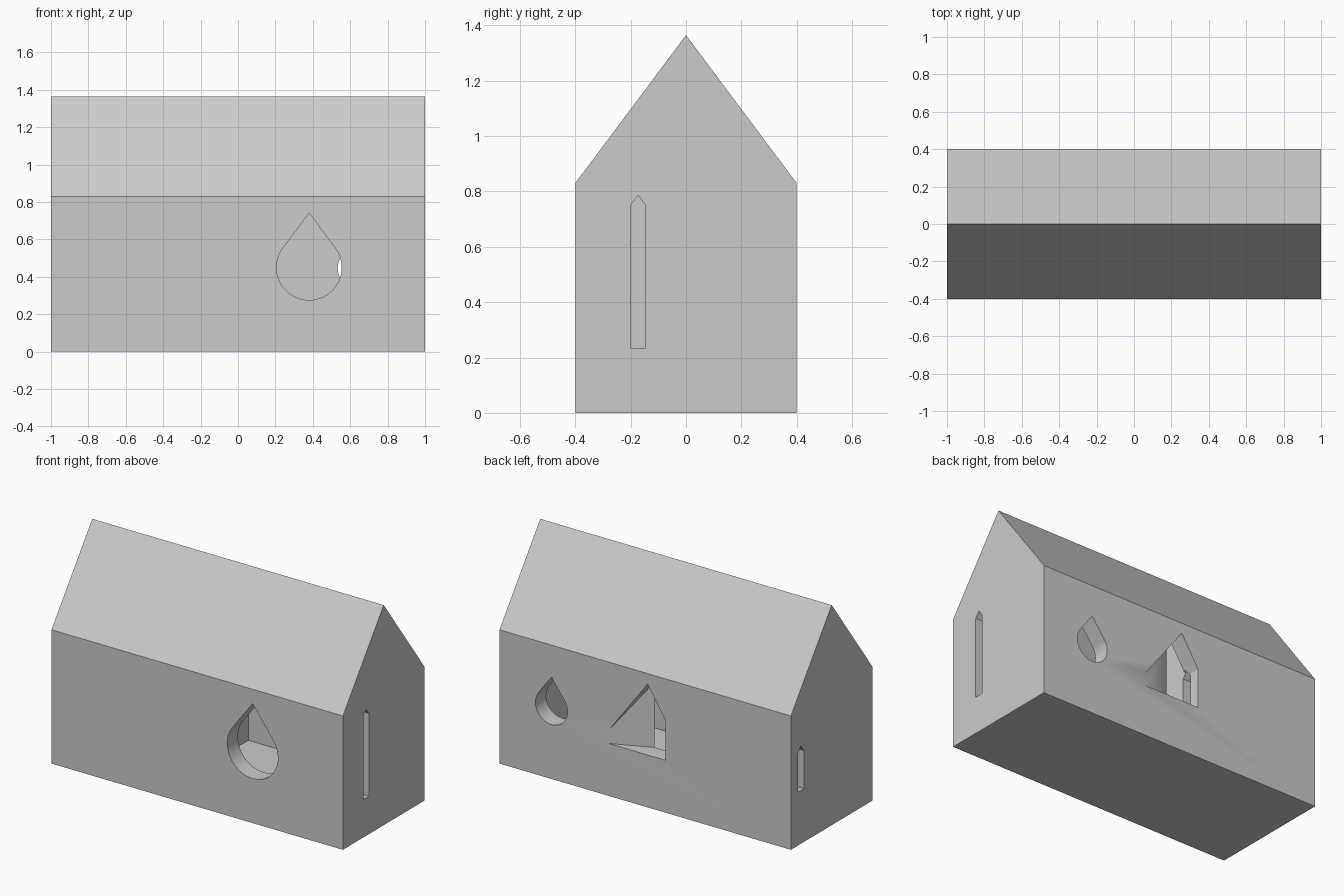
import bpy, math
from mathutils import Vector

old = bpy.data.objects.get("Cube")
if old:
    bpy.data.objects.remove(old, do_unlink=True)

SLOPE = 1.3375   # every gable and pointed opening shares this pitch
WALL = 0.105

grey = bpy.data.materials.new("plain_grey")
grey.use_nodes = True
colour = (0.6, 0.6, 0.6, 1)
grey.diffuse_color = colour
grey.node_tree.nodes["Principled BSDF"].inputs["Base Color"].default_value = colour


def loft(name, ring_a, ring_b):
    """Closed solid between two matching rings of points."""
    n = len(ring_a)
    faces = [list(range(n)), list(range(n, 2 * n))]
    faces += [[i, (i + 1) % n, n + (i + 1) % n, n + i] for i in range(n)]
    mesh = bpy.data.meshes.new(name)
    mesh.from_pydata(list(ring_a) + list(ring_b), [], faces)
    mesh.materials.append(grey)
    obj = bpy.data.objects.new(name, mesh)
    bpy.context.collection.objects.link(obj)
    bpy.context.view_layer.objects.active = obj
    bpy.ops.object.mode_set(mode='EDIT')
    bpy.ops.mesh.select_all(action='SELECT')
    bpy.ops.mesh.normals_make_consistent(inside=False)
    bpy.ops.object.mode_set(mode='OBJECT')
    return obj


def along_x(name, profile, x0, x1):
    return loft(name, [(x0, y, z) for y, z in profile], [(x1, y, z) for y, z in profile])


def along_y(name, profile, y0, y1):
    return loft(name, [(x, y0, z) for x, z in profile], [(x, y1, z) for x, z in profile])


def gable(centre, half, bottom, eave):
    return [(centre - half, bottom), (centre + half, bottom), (centre + half, eave),
            (centre, eave + half * SLOPE), (centre - half, eave)]


def drop(cx, cz, r, steps=48):
    """Circle drawn up to a point by its two tangents."""
    tip = math.atan(SLOPE)
    a0 = math.pi / 2 + tip
    sweep = 2 * math.pi - 2 * tip
    pts = [(cx + r * math.cos(a0 + sweep * i / steps),
            cz + r * math.sin(a0 + sweep * i / steps)) for i in range(steps + 1)]
    return pts + [(cx, cz + r / math.cos(tip))]


# Main gabled body
house = along_x("house_body", gable(0, 0.4, 0, 0.83), -1, 1)

# Room inside the +x half, and the openings that pierce the walls
cutters = [
    along_x("room_void", gable(0, 0.4 - WALL, 0.11, 0.795), -0.135, 1 - WALL),
    along_y("front_drop_window", drop(0.38, 0.45, 0.174), -0.5, -0.2),
    along_y("back_drop_window", drop(0.643, 0.447, 0.11), 0.2, 0.5),
    along_x("right_slot", gable(-0.173, 0.027, 0.235, 0.75), 0.8, 1.1),
    along_x("left_slot", gable(0.302, 0.03, 0.33, 0.567), -1.1, -0.1),
]

# Back window: pointed opening with one side splayed through the wall
APEX_X, APEX_Z, SILL, JAMB = -0.017, 0.765, 0.325, -0.138


def splayed_ring(y):
    side = 0.25 - (0.4 - y) * 2.3
    roof = lambda x: APEX_Z - abs(x - APEX_X) * SLOPE
    prof = [(JAMB, SILL), (JAMB, roof(JAMB) - 0.03), (APEX_X, APEX_Z),
            (side, roof(side)), (side, SILL)]
    return [Vector((x, y, z)) for x, z in prof]


cutters.append(loft("back_splayed_window", splayed_ring(0.41), splayed_ring(0.292)))

for cutter in cutters:
    cutter.hide_render = True
    cut = house.modifiers.new(cutter.name, 'BOOLEAN')
    cut.operation = 'DIFFERENCE'
    cut.solver = 'EXACT'
    cut.object = cutter

# Bake the cuts and drop the helpers
bpy.ops.object.select_all(action='DESELECT')
house.select_set(True)
bpy.context.view_layer.objects.active = house
for cutter in cutters:
    bpy.ops.object.modifier_apply(modifier=cutter.name)
    bpy.data.objects.remove(cutter, do_unlink=True)

bpy.ops.object.shade_smooth_by_angle(angle=math.radians(30))
